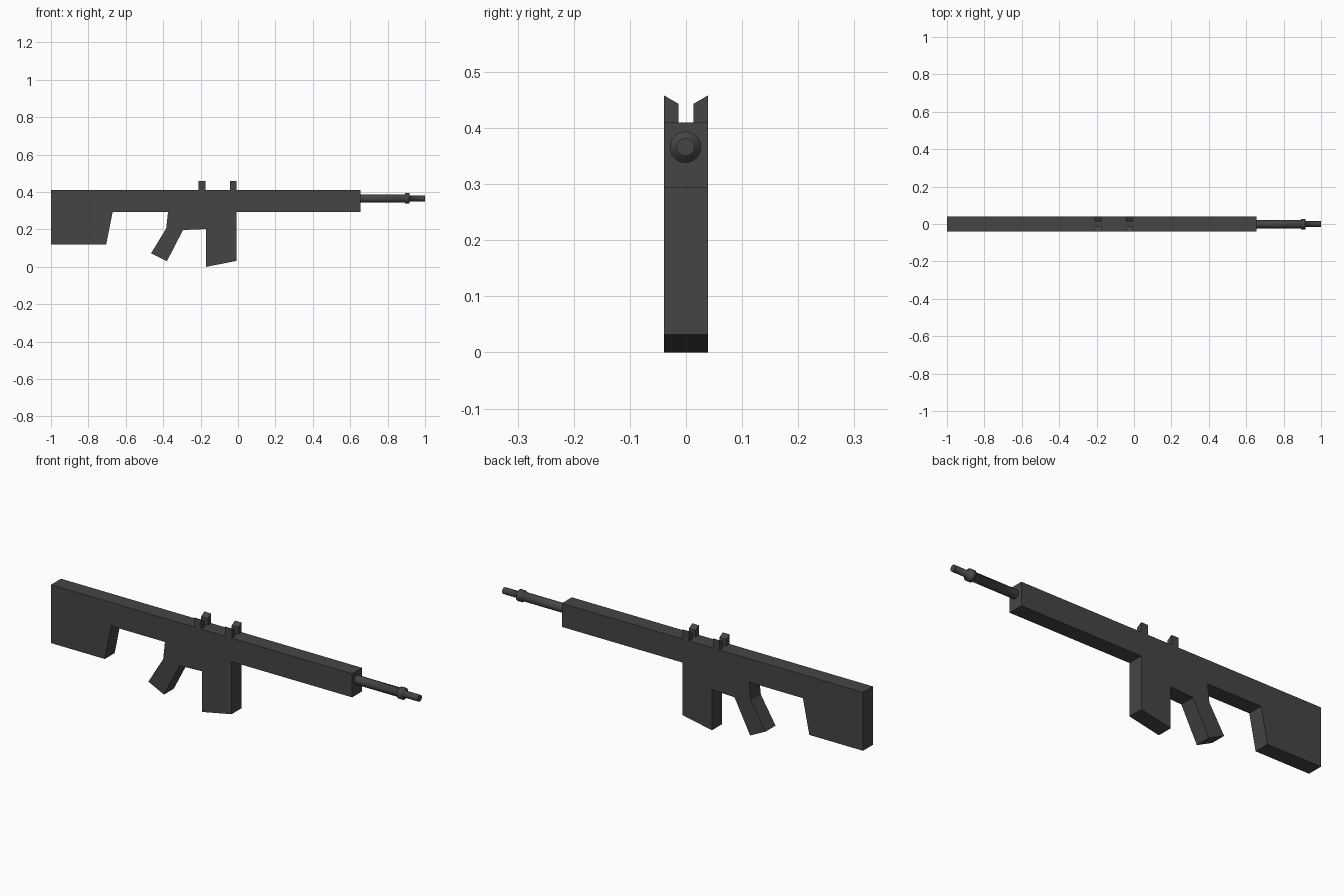
import bpy, bmesh, math

if "Cube" in bpy.data.objects:
    bpy.data.objects.remove(bpy.data.objects["Cube"])

mat = bpy.data.materials.new("dark_gunmetal")
mat.diffuse_color = (0.06, 0.06, 0.06, 1)
mat.use_nodes = True
mat.node_tree.nodes["Principled BSDF"].inputs["Base Color"].default_value = mat.diffuse_color


def finish(name, bm):
    bmesh.ops.recalc_face_normals(bm, faces=bm.faces)
    me = bpy.data.meshes.new(name)
    bm.to_mesh(me)
    bm.free()
    me.materials.append(mat)
    ob = bpy.data.objects.new(name, me)
    bpy.context.collection.objects.link(ob)
    return ob


def prism(name, points, offset):
    """Extrude a closed 3D outline along an offset."""
    bm = bmesh.new()
    face = bm.faces.new([bm.verts.new(p) for p in points])
    ext = bmesh.ops.extrude_face_region(bm, geom=[face], use_keep_orig=True)
    verts = [g for g in ext["geom"] if isinstance(g, bmesh.types.BMVert)]
    bmesh.ops.translate(bm, verts=verts, vec=offset)
    return finish(name, bm)


def lathe_x(name, profile, y, z, sides=24):
    """Spin an (x, radius) profile around the barrel axis."""
    bm = bmesh.new()
    rings = []
    for x, r in profile:
        rings.append([bm.verts.new((x, y + r * math.cos(2 * math.pi * i / sides),
                                    z + r * math.sin(2 * math.pi * i / sides)))
                      for i in range(sides)])
    for a, b in zip(rings, rings[1:]):
        for i in range(sides):
            j = (i + 1) % sides
            bm.faces.new((a[i], a[j], b[j], b[i]))
    bm.faces.new(rings[0])
    bm.faces.new(rings[-1])
    for f in bm.faces:
        f.smooth = len(f.verts) == 4
    for e in bm.edges:
        e.smooth = e.calc_face_angle(0) < math.radians(30)
    return finish(name, bm)


# Stock, receiver, grip and magazine share one flat side outline
outline = [(-1, 0.12), (-0.705, 0.12), (-0.67, 0.293), (-0.374, 0.293),
           (-0.384, 0.205), (-0.465, 0.072), (-0.38, 0.03), (-0.294, 0.197),
           (-0.17, 0.202), (-0.17, 0.0), (-0.008, 0.032), (-0.008, 0.293),
           (0.655, 0.293), (0.655, 0.41), (-1, 0.41)]
prism("body", [(x, -0.039, z) for x, z in outline], (0, 0.078, 0))

# Front and rear sights, each a pair of slanted prongs
for label, x in (("rear", -0.212), ("front", -0.044)):
    for side, s in (("left", 1), ("right", -1)):
        prong = [(0.039, 0.405), (0.039, 0.458), (0.013, 0.443), (0.013, 0.405)]
        prism(f"{label}_sight_{side}", [(x, s * y, z) for y, z in prong], (0.037, 0, 0))

# Barrel with collar and thin muzzle
lathe_x("barrel", [(0.64, 0.022), (0.893, 0.022), (0.893, 0.028), (0.916, 0.028),
                   (0.916, 0.016), (1.0, 0.016)], -0.001, 0.366)
